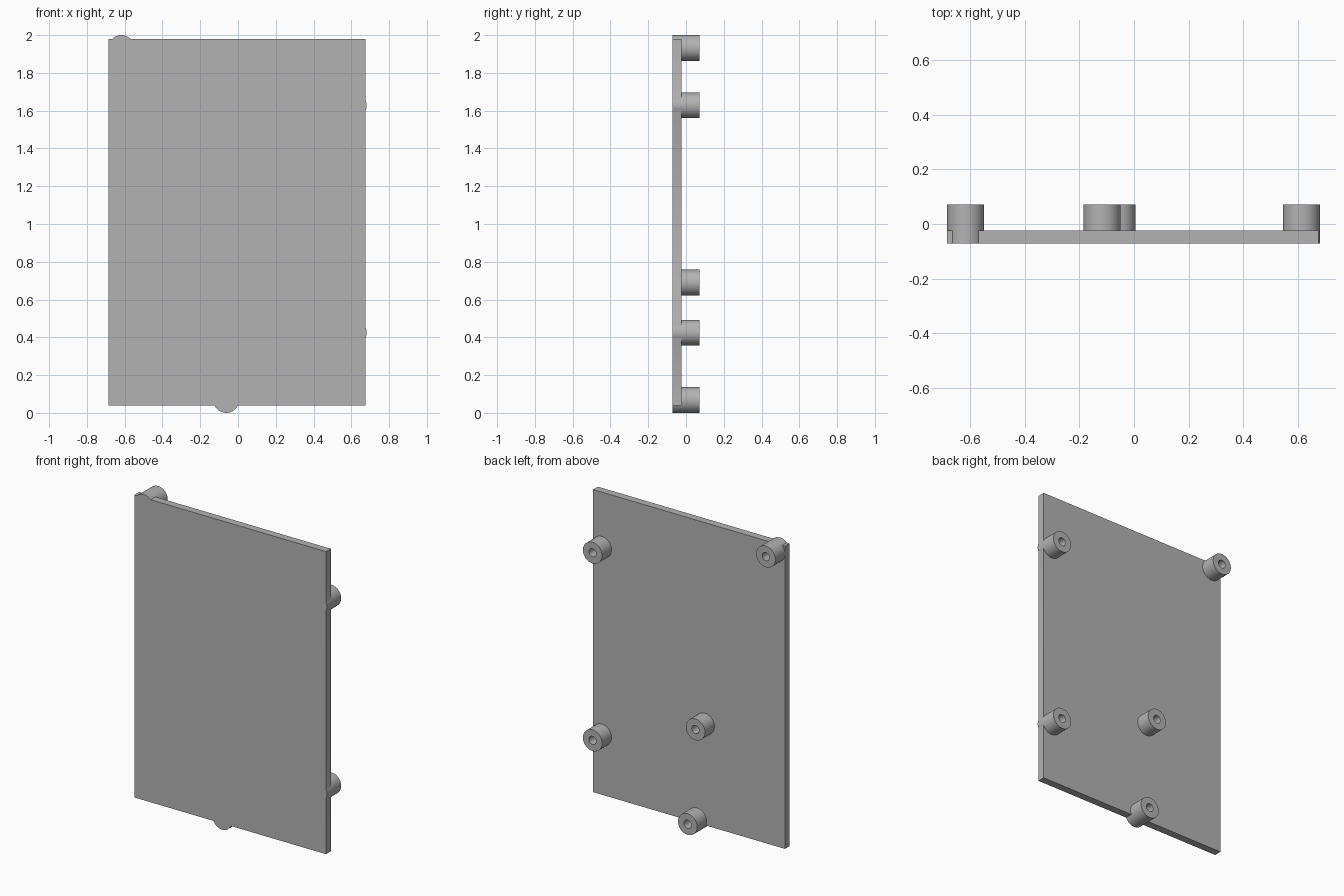
import bpy
import math
from mathutils import Matrix

old = bpy.data.objects.get("Cube")
if old:
    bpy.data.objects.remove(old, do_unlink=True)

FRONT, PLATE_BACK, BOSS_BACK = -0.072, -0.024, 0.072
BOSS_RADIUS, HOLE_RADIUS = 0.068, 0.026

# Single plain grey material
grey = bpy.data.materials.new("plain grey")
grey.use_nodes = True
colour = (0.45, 0.45, 0.45, 1)
grey.diffuse_color = colour
grey.node_tree.nodes["Principled BSDF"].inputs["Base Color"].default_value = colour


def cylinder(name, x, z, radius, y0, y1):
    bpy.ops.mesh.primitive_cylinder_add(
        vertices=64, radius=radius, depth=y1 - y0,
        location=(x, (y0 + y1) / 2, z), rotation=(math.pi / 2, 0, 0))
    obj = bpy.context.object
    obj.name = name
    obj.data.materials.append(grey)
    return obj


def combine(target, tool, operation):
    mod = target.modifiers.new(operation.lower(), 'BOOLEAN')
    mod.operation = operation
    mod.solver = 'EXACT'
    mod.object = tool
    bpy.context.view_layer.objects.active = target
    bpy.ops.object.modifier_apply(modifier=mod.name)
    bpy.data.objects.remove(tool, do_unlink=True)


# Flat panel
x0, x1, z0, z1 = -0.685, 0.675, 0.04, 1.98
bpy.ops.mesh.primitive_cube_add(size=1)
panel = bpy.context.object
panel.name = "panel_with_bosses"
panel.data.transform(
    Matrix.Translation(((x0 + x1) / 2, (FRONT + PLATE_BACK) / 2, (z0 + z1) / 2))
    @ Matrix.Diagonal((x1 - x0, PLATE_BACK - FRONT, z1 - z0, 1)))
panel.data.materials.append(grey)

# Screw bosses run flush through the panel, each with a blind hole at the back
bosses = [(-0.617, 1.932), (0.613, 1.628), (0.613, 0.425),
          (-0.117, 0.69), (-0.062, 0.068)]
for x, z in bosses:
    combine(panel, cylinder("boss", x, z, BOSS_RADIUS, FRONT, BOSS_BACK), 'UNION')
for x, z in bosses:
    combine(panel, cylinder("hole", x, z, HOLE_RADIUS, PLATE_BACK, BOSS_BACK + 0.05),
            'DIFFERENCE')

# Round walls smooth, edges sharp
bpy.ops.object.select_all(action='DESELECT')
panel.select_set(True)
bpy.context.view_layer.objects.active = panel
bpy.ops.object.shade_smooth_by_angle(angle=math.radians(30))
